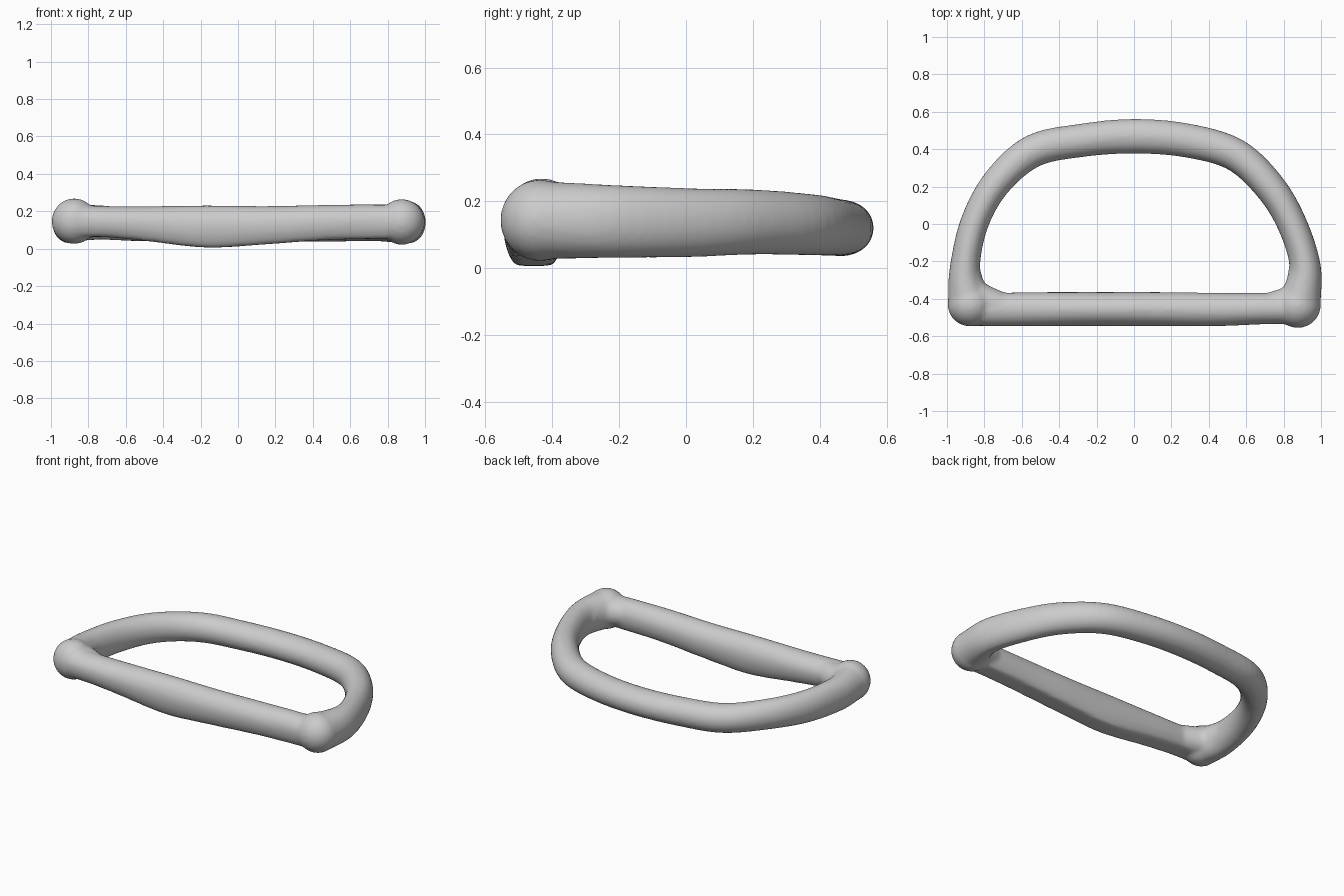
import bpy, bmesh, math
from mathutils import Vector

if "Cube" in bpy.data.objects:
    bpy.data.objects.remove(bpy.data.objects["Cube"])

RING = 28


def spline(stations, steps):
    """Smooth (Catmull-Rom) interpolation through the stations."""
    pts = [Vector(s) for s in stations]
    pts = [2 * pts[0] - pts[1]] + pts + [2 * pts[-1] - pts[-2]]
    out = []
    for a, b, c, d in zip(pts, pts[1:], pts[2:], pts[3:]):
        for i in range(steps):
            t = i / steps
            out.append(0.5 * (2 * b + (c - a) * t + (2 * a - 5 * b + 4 * c - d) * t ** 2
                              + (3 * b - a - 3 * c + d) * t ** 3))
    return out + [pts[-2]]


def sweep(bm, stations, steps=6, flat=1.0):
    """Oval tube; station = x, y, z, half width, half height. flat < 1 cuts the underside."""
    path = spline(stations, steps)
    rings = []
    for i, p in enumerate(path):
        ahead, behind = path[min(i + 1, len(path) - 1)], path[max(i - 1, 0)]
        d = Vector((ahead[0] - behind[0], ahead[1] - behind[1])).normalized()
        ring = []
        for k in range(RING):
            a = math.tau * k / RING
            w = math.cos(a) * p[3]
            h = max(math.sin(a), -flat) * p[4] / (flat if math.sin(a) < 0 else 1)
            ring.append(bm.verts.new((p[0] - d.y * w, p[1] + d.x * w, p[2] + h)))
        rings.append(ring)
    for r, s in zip(rings, rings[1:]):
        for k in range(RING):
            n = (k + 1) % RING
            bm.faces.new((r[k], r[n], s[n], s[k]))
    bm.faces.new(rings[0][::-1])
    bm.faces.new(rings[-1])


def ball(bm, loc, size):
    made = bmesh.ops.create_uvsphere(bm, u_segments=28, v_segments=16, radius=1)
    bmesh.ops.scale(bm, vec=size, verts=made["verts"])
    bmesh.ops.translate(bm, vec=loc, verts=made["verts"])


bm = bmesh.new()

# Bowed arc
sweep(bm, [
    (-0.883, -0.43, 0.145, 0.115, 0.115), (-0.905, -0.25, 0.138, 0.082, 0.108),
    (-0.855, 0.00, 0.138, 0.076, 0.100), (-0.735, 0.22, 0.140, 0.080, 0.092),
    (-0.54, 0.39, 0.128, 0.088, 0.088), (-0.28, 0.447, 0.122, 0.089, 0.086),
    (0.00, 0.469, 0.120, 0.093, 0.084), (0.28, 0.447, 0.122, 0.091, 0.086),
    (0.54, 0.371, 0.130, 0.088, 0.092), (0.725, 0.20, 0.138, 0.084, 0.098),
    (0.845, 0.00, 0.136, 0.080, 0.104), (0.915, -0.23, 0.140, 0.084, 0.110),
    (0.885, -0.43, 0.143, 0.115, 0.117)])

# Straight bar with a flattened underside
sweep(bm, [
    (-0.86, -0.455, 0.150, 0.090, 0.085), (-0.70, -0.457, 0.145, 0.090, 0.083),
    (-0.50, -0.455, 0.135, 0.091, 0.092), (-0.17, -0.455, 0.119, 0.091, 0.112),
    (0.15, -0.455, 0.126, 0.091, 0.102), (0.45, -0.457, 0.140, 0.089, 0.094),
    (0.70, -0.452, 0.145, 0.084, 0.092), (0.86, -0.452, 0.145, 0.084, 0.088)], flat=0.8)

# Rounded corner lugs
ball(bm, (-0.876, -0.432, 0.147), (0.120, 0.116, 0.122))
ball(bm, (0.876, -0.437, 0.143), (0.122, 0.119, 0.122))

# Inner corner fillets
sweep(bm, [(-0.91, -0.20, 0.14, 0.075, 0.09), (-0.865, -0.37, 0.145, 0.088, 0.09),
           (-0.70, -0.45, 0.145, 0.078, 0.08)])
sweep(bm, [(0.91, -0.23, 0.14, 0.078, 0.09), (0.87, -0.39, 0.145, 0.084, 0.09),
           (0.73, -0.45, 0.145, 0.082, 0.08)])

bmesh.ops.recalc_face_normals(bm, faces=bm.faces)
mesh = bpy.data.meshes.new("d_ring")
bm.to_mesh(mesh)
bm.free()
ring = bpy.data.objects.new("d_ring", mesh)
bpy.context.collection.objects.link(ring)

# Fuse the pieces into one softly blended casting
fuse = ring.modifiers.new("fuse", 'REMESH')
fuse.mode = 'VOXEL'
fuse.voxel_size = 0.012
fuse.use_smooth_shade = True
soften = ring.modifiers.new("soften", 'SMOOTH')
soften.factor = 0.5
soften.iterations = 6
